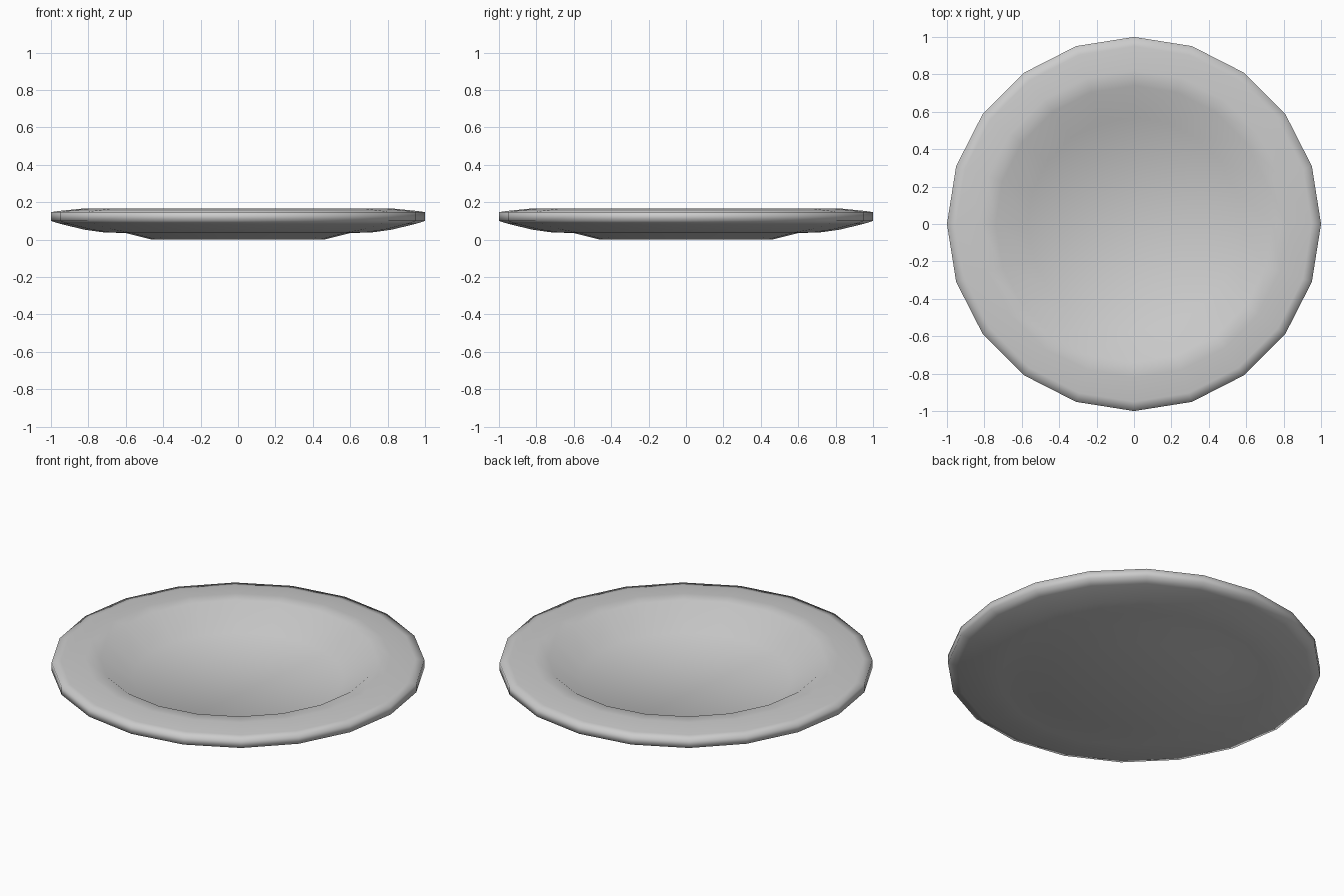
import bpy, bmesh, math

if "Cube" in bpy.data.objects:
    bpy.data.objects.remove(bpy.data.objects["Cube"])

SIDES = 20

# half cross-section (radius, height): foot, underside, rim, edge of the well floor
PROFILE = [
    (0.46, 0.0), (0.60, 0.035), (0.72, 0.039), (0.82, 0.053), (0.95, 0.084),
    (1.0, 0.1), (1.0, 0.147), (0.95, 0.154), (0.82, 0.167), (0.74, 0.165),
    (0.57, 0.05),
]

# lathe the profile around z
bm = bmesh.new()
rings = [[bm.verts.new((r * math.cos(2 * math.pi * i / SIDES),
                        r * math.sin(2 * math.pi * i / SIDES), z))
          for i in range(SIDES)] for r, z in PROFILE]
for a, b in zip(rings, rings[1:]):
    for i in range(SIDES):
        j = (i + 1) % SIDES
        bm.faces.new((a[i], a[j], b[j], b[i]))

# underside of the foot and floor of the well
bm.faces.new(rings[0])
bm.faces.new(rings[-1])
bmesh.ops.recalc_face_normals(bm, faces=bm.faces)
for f in bm.faces:
    f.smooth = True

mesh = bpy.data.meshes.new("plate")
bm.to_mesh(mesh)
bm.free()
plate = bpy.data.objects.new("plate", mesh)
bpy.context.collection.objects.link(plate)
